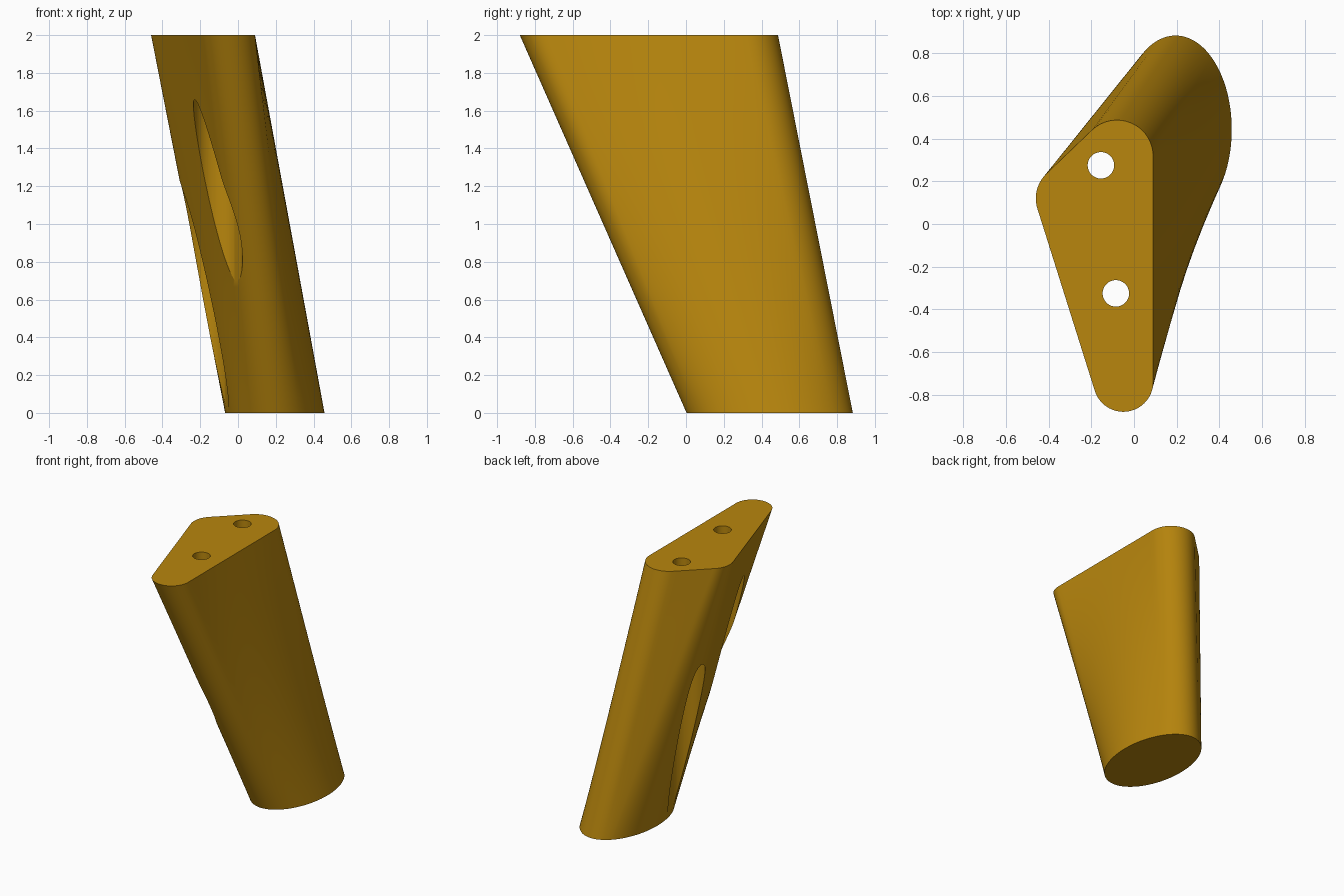
import bpy, bmesh, math

if "Cube" in bpy.data.objects:
    bpy.data.objects.remove(bpy.data.objects["Cube"])

gold = bpy.data.materials.new("golden_brown")
gold.diffuse_color = (0.479, 0.238, 0.004, 1)
gold.use_nodes = True
gold.node_tree.nodes["Principled BSDF"].inputs["Base Color"].default_value = gold.diffuse_color

# Top corners: (centre x, centre y, radius)
FRONT, BACK, LEFT = (-0.05, -0.74, 0.14), (-0.08, 0.317, 0.17), (-0.30, 0.12, 0.16)
# Outline stations: (corner, direction on corner arc, matching ellipse angle, steps to next)
STATIONS = [
    (FRONT, 270, -90, 12), (FRONT, 360, -60, 24), (BACK, 0, 50, 12),
    (BACK, 90, 90, 6), (BACK, 132, 108, 8), (LEFT, 132, 122, 10),
    (LEFT, 180, 180, 4), (LEFT, 197, 195, 20), (FRONT, 197, 242, 10),
    (FRONT, 270, 270, 0),
]


def on_corner(corner, deg):
    x, y, r = corner
    a = math.radians(deg)
    return x + r * math.cos(a), y + r * math.sin(a)


def outlines():
    """Matching points on the rounded triangle and on the foot ellipse."""
    top, foot = [], []
    for (c0, d0, e0, n), (c1, d1, e1, _) in zip(STATIONS, STATIONS[1:]):
        for i in range(n):
            t = i / n
            if c0 is c1:
                top.append(on_corner(c0, d0 + (d1 - d0) * t))
            else:
                p, q = on_corner(c0, d0), on_corner(c1, d1)
                top.append((p[0] + (q[0] - p[0]) * t, p[1] + (q[1] - p[1]) * t))
            e = math.radians(e0 + (e1 - e0) * t)
            foot.append((0.195 + 0.263 * math.cos(e), 0.443 + 0.44 * math.sin(e)))
    return top, foot


def make_leg(levels=24):
    """Straight loft from the foot ellipse to the rounded triangle."""
    top, foot = outlines()
    bm = bmesh.new()
    rings = []
    for k in range(levels + 1):
        t = k / levels
        rings.append([bm.verts.new((f[0] + (p[0] - f[0]) * t,
                                    f[1] + (p[1] - f[1]) * t, 2 * t))
                      for p, f in zip(top, foot)])
    n = len(top)
    for a, b in zip(rings, rings[1:]):
        for i in range(n):
            j = (i + 1) % n
            bm.faces.new((a[i], a[j], b[j], b[i]))
    bm.faces.new(rings[0][::-1])
    bm.faces.new(rings[-1])
    bmesh.ops.recalc_face_normals(bm, faces=bm.faces)
    mesh = bpy.data.meshes.new("leg")
    bm.to_mesh(mesh)
    bm.free()
    obj = bpy.data.objects.new("leg", mesh)
    bpy.context.collection.objects.link(obj)
    mesh.materials.append(gold)
    return obj


def cut_cylinder(target, name, x, y, r, z0, z1):
    bpy.ops.mesh.primitive_cylinder_add(vertices=64, radius=r, depth=z1 - z0,
                                        location=(x, y, (z0 + z1) / 2))
    cutter = bpy.context.object
    cutter.name = name
    cutter.hide_render = True
    cutter.data.materials.append(gold)
    mod = target.modifiers.new(name, 'BOOLEAN')
    mod.operation, mod.solver, mod.object = 'DIFFERENCE', 'EXACT', cutter
    bpy.context.view_layer.objects.active = target
    bpy.ops.object.modifier_apply(modifier=name)
    bpy.data.objects.remove(cutter)


leg = make_leg()

# Screw holes from the top, and wider access bores from below
for tag, hole, bore in (("front", (-0.085, -0.325), (-0.106, -0.335)),
                        ("back", (-0.155, 0.275), (-0.18, 0.25))):
    cut_cylinder(leg, tag + "_bore", *bore, 0.13, -0.2, 1.75)
    cut_cylinder(leg, tag + "_hole", *hole, 0.062, 1.6, 2.1)

# Smooth walls with crisp rims
bpy.ops.object.select_all(action='DESELECT')
leg.select_set(True)
bpy.context.view_layer.objects.active = leg
bpy.ops.object.shade_smooth_by_angle(angle=math.radians(25))
